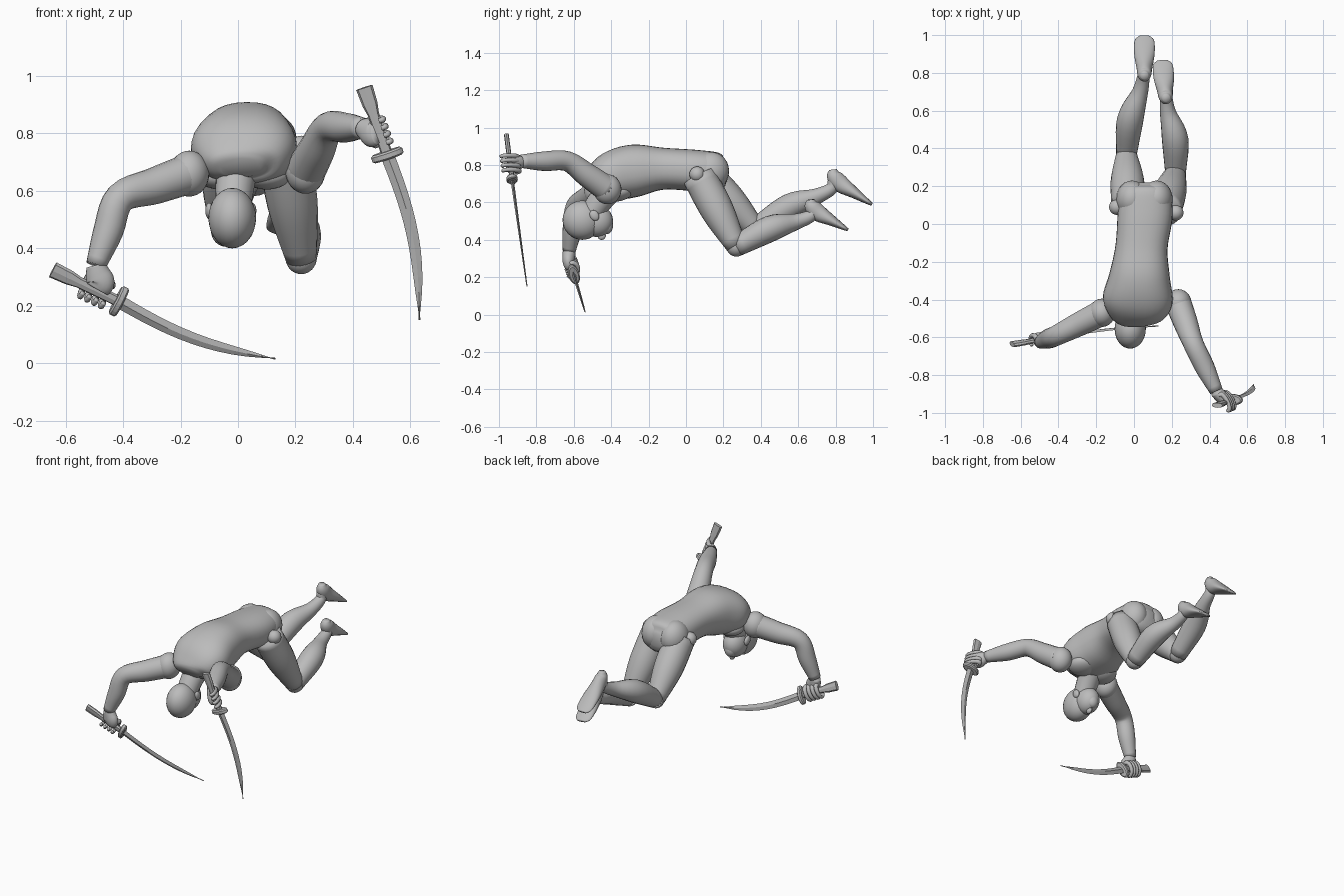
import bpy, bmesh, math
from mathutils import Vector

if "Cube" in bpy.data.objects:
    bpy.data.objects.remove(bpy.data.objects["Cube"])

X_AXIS, Y_AXIS = Vector((1, 0, 0)), Vector((0, 1, 0))
GREY = (.5, .5, .5, 1)
clay = bpy.data.materials.new("clay_grey")
clay.use_nodes = True
clay.diffuse_color = GREY
clay.node_tree.nodes["Principled BSDF"].inputs["Base Color"].default_value = GREY


def finish(name, bm, smooth=True):
    bmesh.ops.recalc_face_normals(bm, faces=bm.faces)
    mesh = bpy.data.meshes.new(name)
    bm.to_mesh(mesh)
    bm.free()
    mesh.materials.append(clay)
    if smooth:
        mesh.shade_smooth()
    part = bpy.data.objects.new(name, mesh)
    bpy.context.collection.objects.link(part)
    return part


def refine(stations, steps=5):
    """Pass a smooth spline through stations of (centre, width, height)."""
    rows = [Vector((*centre, width, height)) for centre, width, height in stations]
    rows = [rows[0] * 2 - rows[1], *rows, rows[-1] * 2 - rows[-2]]
    result = []
    for before, start, end, after in zip(rows, rows[1:], rows[2:], rows[3:]):
        for step in range(steps):
            t = step / steps
            tangent_in, tangent_out = (end - before) / 2, (after - start) / 2
            blend = t * t * (3 - 2 * t)
            result.append(start.lerp(end, blend) + tangent_in * t * (1 - t) ** 2
                          - tangent_out * t * t * (1 - t))
    return result + [rows[-2]]


def loft(name, stations, up, sides=20, power=1, smooth=True):
    """Skin super-elliptic rings along a path, carrying the up direction along."""
    bm = bmesh.new()
    rows = refine(stations) if smooth else [Vector((*c, w, h)) for c, w, h in stations]
    centres = [Vector(row[:3]) for row in rows]
    rings = []
    for i, row in enumerate(rows):
        ahead = centres[min(i + 1, len(rows) - 1)]
        tangent = (ahead - centres[max(i - 1, 0)]).normalized()
        side = tangent.cross(up).normalized()
        up = side.cross(tangent)
        ring = []
        for k in range(sides):
            angle = math.tau * k / sides
            across, above = [math.copysign(abs(f(angle)) ** power, f(angle))
                             for f in (math.cos, math.sin)]
            ring.append(bm.verts.new(centres[i] + side * across * row[3] + up * above * row[4]))
        rings.append(ring)
    for near, far in zip(rings, rings[1:]):
        for k in range(sides):
            bm.faces.new((near[k - 1], near[k], far[k], far[k - 1]))
    bm.faces.new(rings[0])
    bm.faces.new(rings[-1])
    return finish(name, bm, smooth)


def tube(name, points, radii, up, sides=20):
    return loft(name, [(p, r, r) for p, r in zip(points, radii)], up, sides)


def ball(name, centre, radii, tilt=0):
    bm = bmesh.new()
    bmesh.ops.create_uvsphere(bm, u_segments=24, v_segments=16, radius=1)
    part = finish(name, bm)
    part.location, part.scale, part.rotation_euler.x = centre, radii, tilt


def arm(side, shoulder, elbow, wrist):
    points = [shoulder, shoulder.lerp(elbow, .5), elbow, elbow.lerp(wrist, .5), wrist]
    tube(side + "_arm", points, (.07, .064, .054, .052, .035), Y_AXIS)
    ball(side + "_shoulder", shoulder, (.07, .075, .08))


def leg(side, outward, hip, knee, ankle, heel, toe):
    # Thigh and knee
    tube(side + "_thigh", [hip, hip.lerp(knee, .5), knee], (.09, .088, .055), X_AXIS)
    ball(side + "_knee", knee, (.054, .055, .055))
    # Calf swells outward and upward
    calf = knee.lerp(ankle, .45) + Vector((outward * .02, 0, .02))
    tube(side + "_shin", [knee, calf, knee.lerp(ankle, .8), ankle, ankle.lerp(heel, .4)],
         (.055, .07, .043, .033, .03), X_AXIS)
    # Foot hangs below a straight sole line
    sole = X_AXIS.cross(toe - heel).normalized()
    stations = []
    for along, width, depth in ((0, .02, .02), (.1, .036, .04), (.3, .042, .046),
                                (.6, .054, .03), (.9, .052, .014), (1, .03, .008)):
        stations.append((heel.lerp(toe, along) - sole * depth, width, depth))
    loft(side + "_foot", stations, sole)
    ball(side + "_hip_joint", hip + Vector((outward * .06, -.01, .01)), (.042, .042, .042))


def sword(side, pommel, guard, tip, bend):
    """Flat curved sword; returns its grip point, axis and flat normal."""
    normal = X_AXIS.cross(tip - pommel).normalized()
    axis = (guard - pommel).normalized()
    # Handle flares at the pommel
    loft(side + "_handle", [(pommel.lerp(guard, t), width, .013) for t, width in
                            ((0, .03), (.25, .027), (.4, .02), (1, .02))],
         normal, sides=8, power=.8, smooth=False)
    # Blade bows sideways and narrows to a clipped point
    bow = normal.cross(tip - guard).normalized() * bend
    stations = []
    for step in range(13):
        t = step / 12
        stations.append((guard.lerp(tip, t) + bow * math.sin(math.pi * t),
                         .024 * (1 - t ** 6 * .9) - .006 * t, .009 - .006 * t))
    loft(side + "_blade", stations, normal, sides=4, smooth=False)
    # Oval guard with a bevelled rim
    loft(side + "_guard", [(guard + axis * offset, .057 - inset, .03 - inset) for offset, inset in
                           ((-.014, .007), (-.008, 0), (.008, 0), (.014, .007))],
         normal, smooth=False)
    return pommel.lerp(guard, .65), axis, normal


def hand(side, wrist, grip, axis, normal):
    out = wrist - grip
    out = (out - axis * out.dot(axis)).normalized()
    palm = grip + out * .035 - normal * .012
    loft(side + "_palm", [(wrist, .034, .034), (wrist.lerp(palm, .5), .044, .034),
                          (palm, .05, .032), (palm - out * .025, .042, .024)], normal)

    def curl(name, base, turn, radius):
        points, radii = [], []
        for k in range(7):
            angle = math.radians(15 + turn * k)
            points.append(base + out * math.cos(angle) * .042 + normal * math.sin(angle) * .03
                          * math.copysign(1, turn))
            radii.append(radius * (1 - k / 16))
        tube(name, points, radii, axis, sides=10)

    # Fingers wrap over the front of the handle, the thumb over the back
    for number, finger in enumerate(("little", "ring", "middle", "index")):
        curl(f"{side}_{finger}_finger", grip + axis * (.027 * number - .04), 38, .0145)
    curl(side + "_thumb", grip + axis * .04, -22, .016)


# Torso, from seat to collar
loft("torso", [(Vector((x, y, z)), width, height) for x, y, z, width, height in (
    (.06, .22, .76, .05, .04), (.06, .18, .76, .12, .1), (.06, .06, .77, .145, .11),
    (.04, -.12, .78, .138, .112), (.03, -.27, .77, .16, .14), (.02, -.4, .74, .185, .13),
    (.01, -.49, .7, .14, .08), (.01, -.52, .68, .07, .04))],
    Vector((0, 0, 1)), sides=32, power=.85)
for name, x, seat in (("right", -.06, -.01), ("left", .1, .12)):
    ball(name + "_pectoral", (x, -.37, .655), (.085, .085, .05), .1)
    ball(name + "_buttock", (seat, .13, .765), (.085, .1, .105), -.3)

# Neck and hanging head
tube("neck", [Vector((0, -.38, .7)), Vector((-.01, -.45, .62)), Vector((-.02, -.52, .52))],
     (.075, .068, .06), X_AXIS)
ball("skull", (-.02, -.555, .505), (.083, .105, .105), .4)
ball("face", (-.025, -.475, .5), (.07, .085, .085), .3)
ball("chin", (-.025, -.425, .475), (.038, .035, .045))
ball("nose", (-.02, -.45, .42), (.014, .022, .02), .6)
for name, x in (("right", -.1), ("left", .05)):
    ball(name + "_ear", (x, -.49, .53), (.014, .024, .03), .6)

# Legs
leg("left", 1, Vector((.16, .07, .74)), Vector((.22, .27, .365)), Vector((.17, .67, .53)),
    Vector((.17, .68, .63)), Vector((.15, .87, .46)))
leg("right", -1, Vector((-.03, .1, .75)), Vector((-.04, .37, .46)), Vector((.05, .78, .675)),
    Vector((.055, .8, .79)), Vector((.055, 1, .595)))

# Arms with their swords
for side, bend, shoulder, elbow, wrist, pommel, guard, tip in (
    ("right", .033, (-.17, -.47, .66), (-.41, -.59, .575), (-.495, -.625, .34),
     (-.645, -.637, .325), (-.415, -.6, .215), (.13, -.54, .015)),
    ("left", -.033, (.235, -.42, .67), (.315, -.635, .82), (.436, -.885, .82),
     (.44, -.96, .96), (.52, -.93, .725), (.632, -.85, .15)),
):
    wrist = Vector(wrist)
    arm(side, Vector(shoulder), Vector(elbow), wrist)
    hand(side, wrist, *sword(side, Vector(pommel), Vector(guard), Vector(tip), bend))
